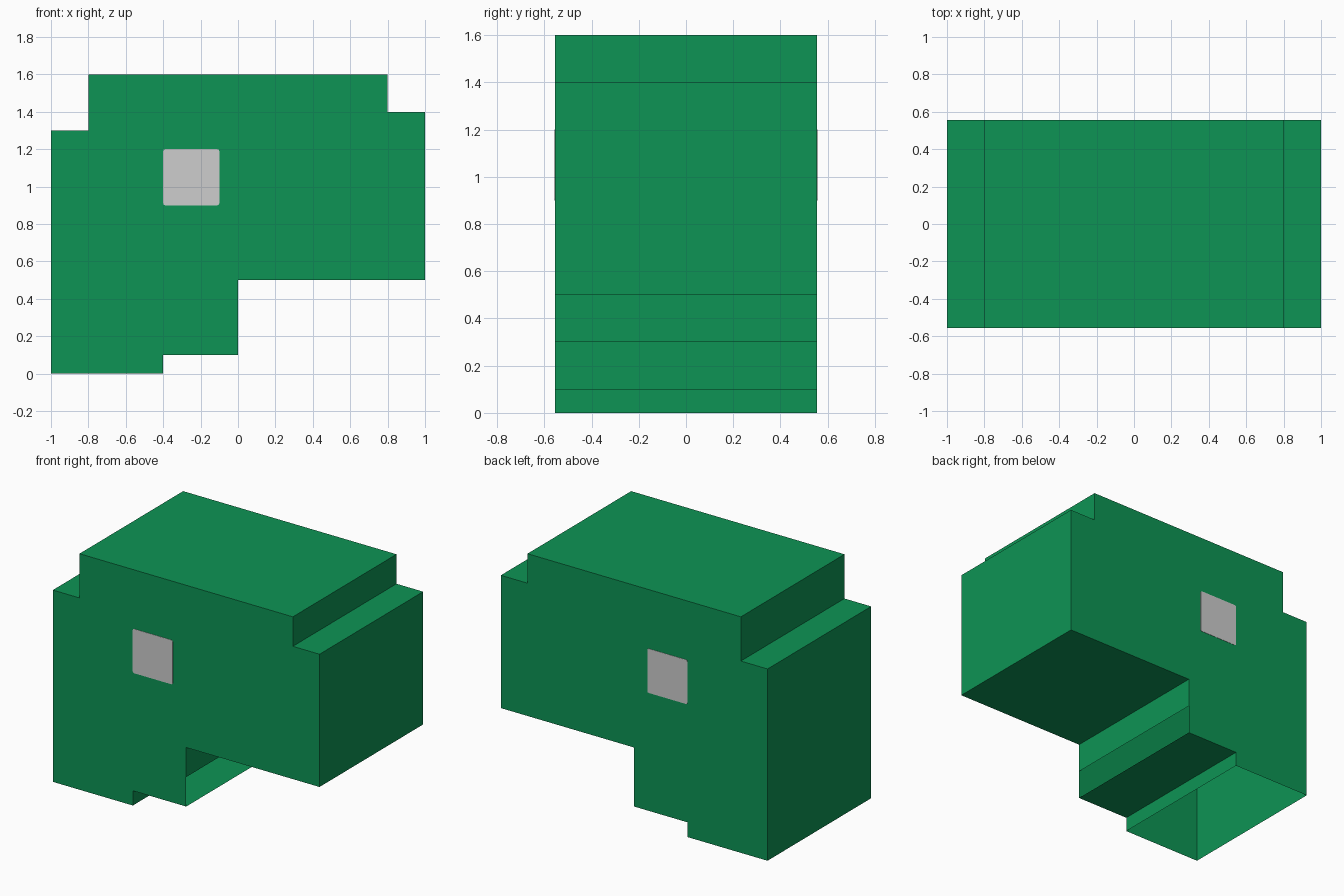
import bpy, bmesh

if "Cube" in bpy.data.objects:
    bpy.data.objects.remove(bpy.data.objects["Cube"])

HALF = 0.555  # half depth of the shell

def material(name, rgb):
    m = bpy.data.materials.new(name)
    m.diffuse_color = (*rgb, 1.0)
    m.use_nodes = True
    m.node_tree.nodes["Principled BSDF"].inputs["Base Color"].default_value = m.diffuse_color
    return m

green = material("green", (0.004, 0.296, 0.089))
grey = material("light grey", (0.61, 0.61, 0.61))

def add_object(name, bm, mat):
    me = bpy.data.meshes.new(name)
    bm.to_mesh(me)
    bm.free()
    me.materials.append(mat)
    ob = bpy.data.objects.new(name, me)
    bpy.context.collection.objects.link(ob)
    return ob

# Hollow shell: stepped profile (x, z), counter-clockwise seen from the front
profile = [(-1, 0), (-0.4, 0), (-0.4, 0.1), (0, 0.1), (0, 0.3), (0, 0.5),
           (1, 0.5), (1, 1.4), (0.8, 1.4), (0.8, 1.6), (-0.8, 1.6),
           (-0.8, 1.3), (-1, 1.3)]
open_edges = {0, 3}  # bottom opening and the slot under the overhang

bm = bmesh.new()
front = [bm.verts.new((x, -HALF, z)) for x, z in profile]
back = [bm.verts.new((x, HALF, z)) for x, z in profile]
bm.faces.new(front)
bm.faces.new(back[::-1])
n = len(profile)
for i in range(n):
    if i not in open_edges:
        j = (i + 1) % n
        bm.faces.new((front[j], front[i], back[i], back[j]))
add_object("body_shell", bm, green)

# Thin square plates on the front and back walls
for side, name in ((-1, "front_square"), (1, "back_square")):
    bm = bmesh.new()
    bmesh.ops.create_cube(bm, size=1)
    bmesh.ops.scale(bm, vec=(0.3, 0.002, 0.3), verts=bm.verts)
    bmesh.ops.translate(bm, vec=(-0.25, side * (HALF + 0.001), 1.05), verts=bm.verts)
    # round the four upright corners slightly
    corners = [e for e in bm.edges
               if abs(e.verts[0].co.y - e.verts[1].co.y) > 0.001]
    bmesh.ops.bevel(bm, geom=corners, offset=0.01, segments=2, profile=0.5,
                    affect='EDGES')
    add_object(name, bm, grey)
